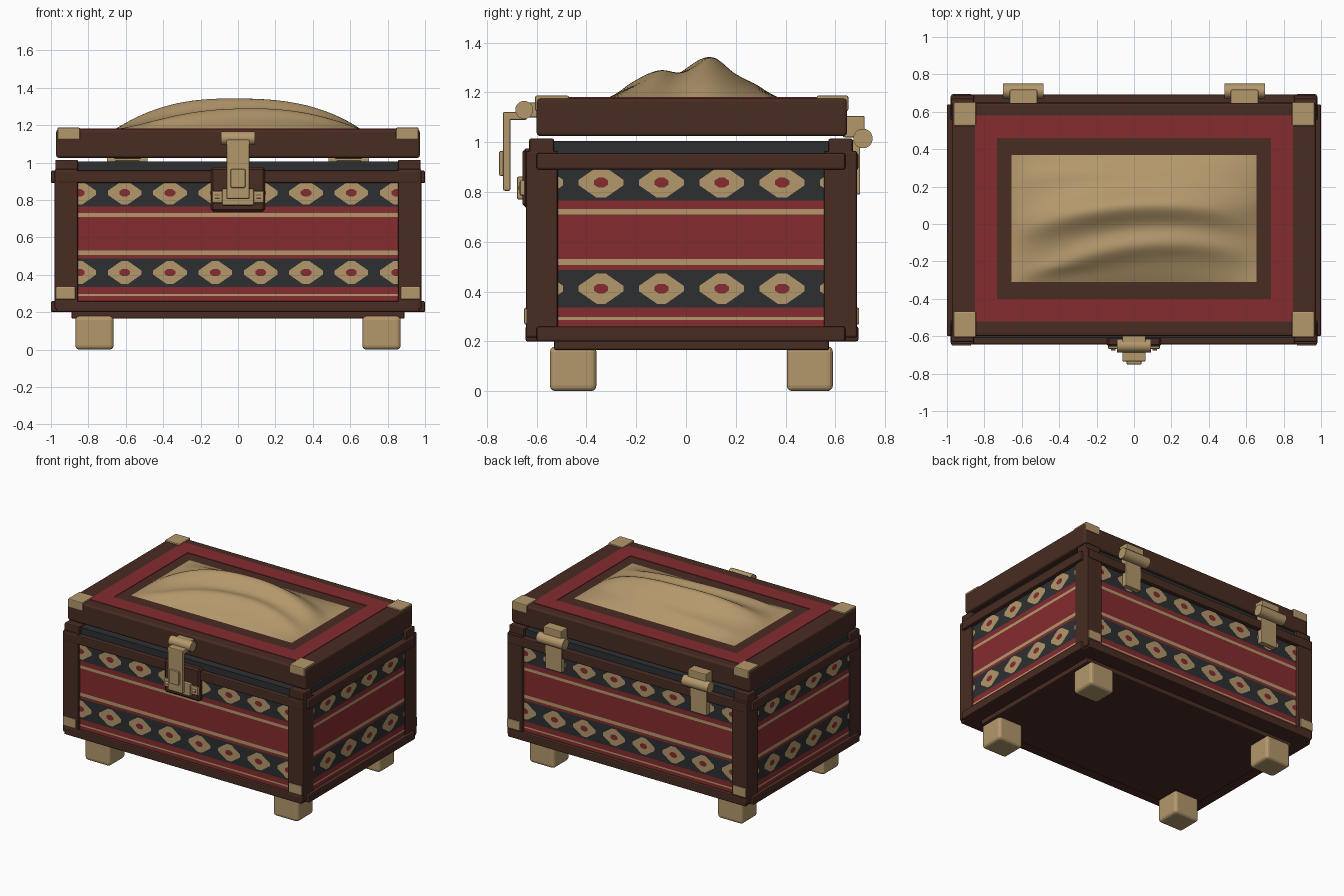
import bpy, bmesh, math
from mathutils import Vector

if "Cube" in bpy.data.objects:
    bpy.data.objects.remove(bpy.data.objects["Cube"])


def material(name, rgb):
    m = bpy.data.materials.new(name)
    m.diffuse_color = (*rgb, 1)
    m.use_nodes = True
    m.node_tree.nodes["Principled BSDF"].inputs["Base Color"].default_value = m.diffuse_color
    return m


WOOD = material("dark wood", (0.065, 0.025, 0.016))
RED = material("red cloth", (0.235, 0.025, 0.029))
BLACK = material("charcoal", (0.027, 0.028, 0.030))
GOLD = material("brass tan", (0.456, 0.314, 0.150))
CY = 0.0225  # middle of the chest body in y


def finish(name, bm, mats, smooth=False):
    me = bpy.data.meshes.new(name)
    bm.to_mesh(me)
    bm.free()
    ob = bpy.data.objects.new(name, me)
    bpy.context.collection.objects.link(ob)
    for m in mats:
        me.materials.append(m)
    if smooth:
        for p in me.polygons:
            p.use_smooth = True
    return ob


def box(name, xs, ys, zs, mat, bevel=0.008, segments=2):
    bm = bmesh.new()
    bmesh.ops.create_cube(bm, size=1)
    for v in bm.verts:
        v.co = Vector([(r[0] + r[1]) / 2 + c * abs(r[1] - r[0])
                       for c, r in zip(v.co, (xs, ys, zs))])
    ob = finish(name, bm, [mat])
    if bevel:
        b = ob.modifiers.new("bevel", 'BEVEL')
        b.width, b.segments = bevel, segments
    return ob


def rod(name, x0, x1, y, z, r, mat):
    bm = bmesh.new()
    bmesh.ops.create_cone(bm, cap_ends=True, segments=20, radius1=r, radius2=r, depth=x1 - x0)
    for v in bm.verts:
        v.co = Vector(((x0 + x1) / 2 + v.co.z, y + v.co.x, z + v.co.y))
    bmesh.ops.recalc_face_normals(bm, faces=bm.faces)
    ob = finish(name, bm, [mat])
    for p in ob.data.polygons:
        p.use_smooth = len(p.vertices) == 4
    return ob


def span(s, a, b):
    return (min(s * a, s * b), max(s * a, s * b))


# body core, skirt and dark inner rim
box("body_core", (-0.95, 0.95), (-0.60, 0.64), (0.2, 0.95), WOOD, 0)
box("skirt", (-0.89, 0.89), (-0.53, 0.575), (0.165, 0.21), WOOD)
box("inner_rim", (-0.95, 0.95), (-0.61, 0.65), (0.94, 1.005), BLACK, 0)

# rails around the bottom and top of the body
for level, zs in (("bottom", (0.2, 0.26)), ("top", (0.89, 0.957))):
    box(level + "_front_rail", (-0.97, 0.97), (-0.645, -0.58), zs, WOOD)
    box(level + "_back_rail", (-0.97, 0.97), (0.62, 0.693), zs, WOOD)
    for s in (-1, 1):
        box(level + "_side_rail", span(s, 0.92, 1.0), (-0.6, 0.64), zs, WOOD)

# corner posts, feet, corner blocks and metal corner pieces
for s in (-1, 1):
    for py, fy, by, ky, ly in (
            ((-0.643, -0.515), (-0.547, -0.36), (-0.63, -0.53), (-0.65, -0.60), (-0.606, -0.47)),
            ((0.555, 0.688), (0.405, 0.59), (0.572, 0.67), (0.65, 0.696), (0.525, 0.652))):
        box("corner_post", span(s, 0.855, 0.98), py, (0.215, 0.965), WOOD)
        box("foot", span(s, 0.665, 0.87), fy, (0, 0.18), GOLD, 0.022, 3)
        box("corner_block", span(s, 0.855, 0.977), by, (0.955, 1.015), WOOD)
        box("post_corner_plate", span(s, 0.87, 0.975), ky, (0.268, 0.335), GOLD, 0.005)
        box("lid_corner_plate", span(s, 0.845, 0.965), ly, (1.125, 1.187), GOLD, 0.006)

# woven panels: horizontal bands with two rows of diamonds
BANDS = [(0.25, RED), (0.286, GOLD), (0.297, RED), (0.335, BLACK), (0.487, RED),
         (0.506, GOLD), (0.53, RED), (0.71, GOLD), (0.731, RED), (0.765, BLACK), (0.90, None)]
PALETTE = [RED, BLACK, GOLD]


def woven_panel(name, place, half, pairs, limit):
    bm = bmesh.new()

    def face(pts, d, mat):
        f = bm.faces.new([bm.verts.new(place(max(-limit, min(limit, u)), z, d)) for u, z in pts])
        f.material_index = PALETTE.index(mat)

    for (z0, mat), (z1, _) in zip(BANDS, BANDS[1:]):
        face([(-half, z0), (half, z0), (half, z1), (-half, z1)], 0, mat)
    for zc in (0.412, 0.838):
        for k in range(-pairs, pairs):
            u = (k + 0.5) * 0.2425
            shape = [(0.09, -0.011), (0.09, 0.011), (0.018, 0.061), (-0.018, 0.061),
                     (-0.09, 0.011), (-0.09, -0.011), (-0.018, -0.061), (0.018, -0.061)]
            face([(u + a, zc + b) for a, b in shape], 0.002, GOLD)
            oval = [(i + 0.5) * math.pi / 4 for i in range(8)]
            face([(u + 0.031 * math.cos(t), zc + 0.021 * math.sin(t)) for t in oval], 0.004, RED)
    finish(name, bm, PALETTE)


woven_panel("front_panel", lambda u, z, d: Vector((u, -0.622 - d, z)), 0.9, 4, 0.95)
woven_panel("back_panel", lambda u, z, d: Vector((-u, 0.664 + d, z)), 0.9, 4, 0.95)
woven_panel("right_panel", lambda u, z, d: Vector((0.97 + d, CY + u, z)), 0.6, 3, 0.63)
woven_panel("left_panel", lambda u, z, d: Vector((-0.97 - d, CY - u, z)), 0.6, 3, 0.63)

# lid with a red border inlay
box("lid", (-0.972, 0.972), (-0.6, 0.647), (1.025, 1.177), WOOD, 0.014, 3)
for s in (-1, 1):
    ym = 0.03 + s * 0.49
    box("lid_long_inlay", (-0.85, 0.85), (ym - 0.06, ym + 0.06), (1.174, 1.181), RED, 0)
    box("lid_side_inlay", span(s, 0.733, 0.85), (-0.4, 0.46), (1.174, 1.181), RED, 0)


# padded cloth with flowing folds
def cushion_height(x, y):
    ex = 1 - min(1, abs(x / 0.655)) ** 2.5
    ey = 1 - min(1, abs((y - 0.03) / 0.34)) ** 2

    def fold(mid, width):
        return math.exp(-((y - mid) / width) ** 2)

    h = 0.09 * ey
    edge = min(1, ey * 2.5)
    h += 0.076 * edge * fold(0.105 - 0.25 * (x - 0.12) ** 2, 0.085)
    h += 0.034 * edge * fold(-0.105 - 0.33 * (x - 0.2) ** 2, 0.065)
    h += 0.012 * edge * fold(0.275 - 0.25 * (x + 0.25) ** 2, 0.05)
    return ex * h


bm = bmesh.new()
bmesh.ops.create_grid(bm, x_segments=64, y_segments=48, size=1)
for v in bm.verts:
    x, y = v.co.x * 0.655, 0.03 + v.co.y * 0.34
    v.co = Vector((x, y, 1.18 + cushion_height(x, y)))
finish("folded_cushion", bm, [GOLD], smooth=True)

# front latch: back plate, hinge rod, hasp and staple
plate = box("latch_back_plate", (-0.145, 0.145), (-0.656, -0.6), (0.738, 0.975), WOOD, 0.012, 1)
rod("latch_rod", -0.09, 0.09, -0.65, 1.13, 0.036, GOLD)
box("latch_hook", (-0.062, 0.062), (-0.735, -0.64), (1.09, 1.122), GOLD, 0.006)
box("latch_mount", (-0.062, 0.062), (-0.66, -0.59), (1.10, 1.16), GOLD, 0.006)
box("latch_hasp", (-0.062, 0.062), (-0.735, -0.705), (0.805, 1.12), GOLD, 0.007)
box("latch_knob", (-0.04, 0.04), (-0.751, -0.73), (0.865, 0.965), GOLD, 0.006)
box("latch_staple", (-0.085, 0.085), (-0.68, -0.64), (0.77, 0.862), GOLD, 0.008)
for s in (-1, 1):
    box("latch_tab", span(s, 0.07, 0.14), (-0.668, -0.64), (0.785, 0.848), GOLD, 0.008)
    rod("latch_rivet", s * 0.11 - 0.012, s * 0.11 + 0.012, -0.666, 0.817, 0.01, GOLD)

# back hinges
for s in (-1, 1):
    rod("hinge_barrel", *span(s, 0.485, 0.70), 0.711, 1.015, 0.039, GOLD)
    box("hinge_upper_leaf", span(s, 0.517, 0.665), (0.63, 0.718), (1.02, 1.106), GOLD, 0.006)
    box("hinge_lower_leaf", span(s, 0.525, 0.658), (0.65, 0.70), (0.79, 1.01), GOLD, 0.005)
